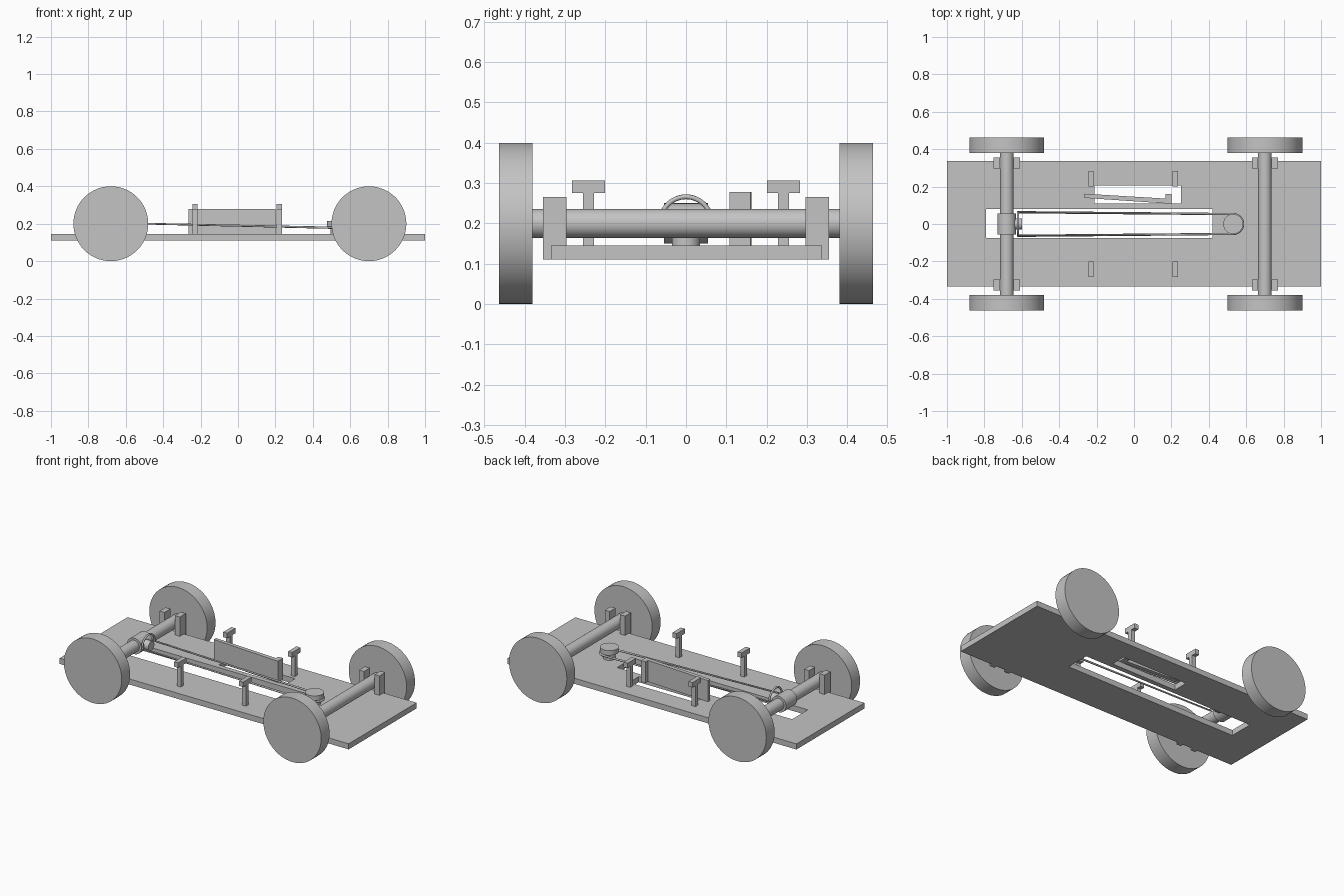
import bpy, bmesh, math

if "Cube" in bpy.data.objects:
    bpy.data.objects.remove(bpy.data.objects["Cube"], do_unlink=True)

grey = bpy.data.materials.new("plain_grey")
grey.use_nodes = True
grey.diffuse_color = (0.55, 0.55, 0.55, 1)
grey.node_tree.nodes["Principled BSDF"].inputs["Base Color"].default_value = grey.diffuse_color


def prism(name, outline, z0, z1):
    """Extrude a flat outline from z0 up to z1."""
    bm = bmesh.new()
    face = bm.faces.new([bm.verts.new((x, y, z0)) for x, y in outline])
    top = bmesh.ops.extrude_face_region(bm, geom=[face])["geom"]
    bmesh.ops.translate(bm, vec=(0, 0, z1 - z0),
                        verts=[v for v in top if isinstance(v, bmesh.types.BMVert)])
    bmesh.ops.recalc_face_normals(bm, faces=bm.faces)
    mesh = bpy.data.meshes.new(name)
    bm.to_mesh(mesh)
    bm.free()
    mesh.materials.append(grey)
    obj = bpy.data.objects.new(name, mesh)
    bpy.context.collection.objects.link(obj)
    return obj


def box(name, x0, x1, y0, y1, z0, z1):
    return prism(name, [(x0, y0), (x1, y0), (x1, y1), (x0, y1)], z0, z1)


def cylinder(name, radius, length, centre, rotation=(0, 0, 0)):
    bpy.ops.mesh.primitive_cylinder_add(vertices=64, radius=radius, depth=length,
                                        location=centre, rotation=rotation)
    obj = bpy.context.object
    obj.name = name
    obj.data.materials.append(grey)
    bpy.ops.object.shade_smooth_by_angle(angle=math.radians(30))
    return obj


ALONG_Y = (math.pi / 2, 0, 0)
ALONG_X = (0, math.pi / 2, 0)
DECK = 0.145
AXLE_Z = 0.2

# Chassis plate with two slots cut through it
chassis = box("chassis_plate", -1, 1, -0.335, 0.337, 0.11, DECK)
slots = [box("belt_slot_cutter", -0.79, 0.42, -0.075, 0.08, 0, 0.3),
         box("side_slot_cutter", -0.21, 0.25, 0.11, 0.207, 0, 0.3)]
for cutter in slots:
    cutter.hide_render = True
    mod = chassis.modifiers.new("slot", "BOOLEAN")
    mod.operation = "DIFFERENCE"
    mod.solver = "EXACT"
    mod.object = cutter
    bpy.context.view_layer.objects.active = chassis
    bpy.ops.object.modifier_apply(modifier=mod.name)
    bpy.data.objects.remove(cutter, do_unlink=True)

# Axles, wheels and the paired posts that hold each axle
for end, ax in (("rear", -0.68), ("front", 0.70)):
    cylinder(end + "_axle", 0.036, 0.77, (ax, 0, AXLE_Z), ALONG_Y)
    for side, s in (("left", 1), ("right", -1)):
        cylinder(f"{end}_{side}_wheel", 0.2, 0.083, (ax, s * 0.422, AXLE_Z), ALONG_Y)
        for dx in (-0.053, 0.053):
            y0, y1 = sorted((s * 0.297, s * 0.355))
            box(f"{end}_{side}_axle_post", ax + dx - 0.017, ax + dx + 0.017,
                y0, y1, 0.11, 0.266)

# T-shaped posts
for x in (-0.23, 0.22):
    for s in (-1, 1):
        y = s * 0.242
        box("post_stem", x - 0.014, x + 0.014, y - 0.014, y + 0.014, DECK, 0.28)
        box("post_head", x - 0.014, x + 0.014, y - 0.041, y + 0.041, 0.275, 0.306)

# Upright side panel with a hooked end
prism("side_panel", [(-0.265, 0.14), (-0.2, 0.135), (0.2, 0.108), (0.2, 0.16),
                     (0.168, 0.16), (0.168, 0.136), (-0.2, 0.158), (-0.265, 0.162)],
      DECK, 0.278)

# Drive hub on the rear axle
cylinder("drive_hub", 0.05, 0.11, (-0.68, 0, AXLE_Z), ALONG_Y)
cylinder("hub_boss", 0.03, 0.06, (-0.63, 0, AXLE_Z), ALONG_X)

# Pulley on its spindle
cylinder("pulley_spindle", 0.035, 0.05, (0.53, 0, DECK + 0.025))
cylinder("pulley", 0.053, 0.03, (0.53, 0, 0.2))

# Drive belt: over an arch at the hub, flat round the pulley
path = []
for i in range(25):
    a = math.pi * i / 24
    path.append((-0.62, 0.063 * math.cos(a), 0.203 + 0.063 * math.sin(a)))
for i in range(25):
    a = math.pi * (i / 24 - 0.5)
    path.append((0.53 + 0.053 * math.cos(a), 0.053 * math.sin(a), 0.178))
curve = bpy.data.curves.new("drive_belt", "CURVE")
curve.dimensions = "3D"
curve.bevel_depth = 0.006
curve.bevel_resolution = 2
spline = curve.splines.new("POLY")
spline.points.add(len(path) - 1)
for point, co in zip(spline.points, path):
    point.co = (*co, 1)
spline.use_cyclic_u = True
curve.materials.append(grey)
bpy.context.collection.objects.link(bpy.data.objects.new("drive_belt", curve))
